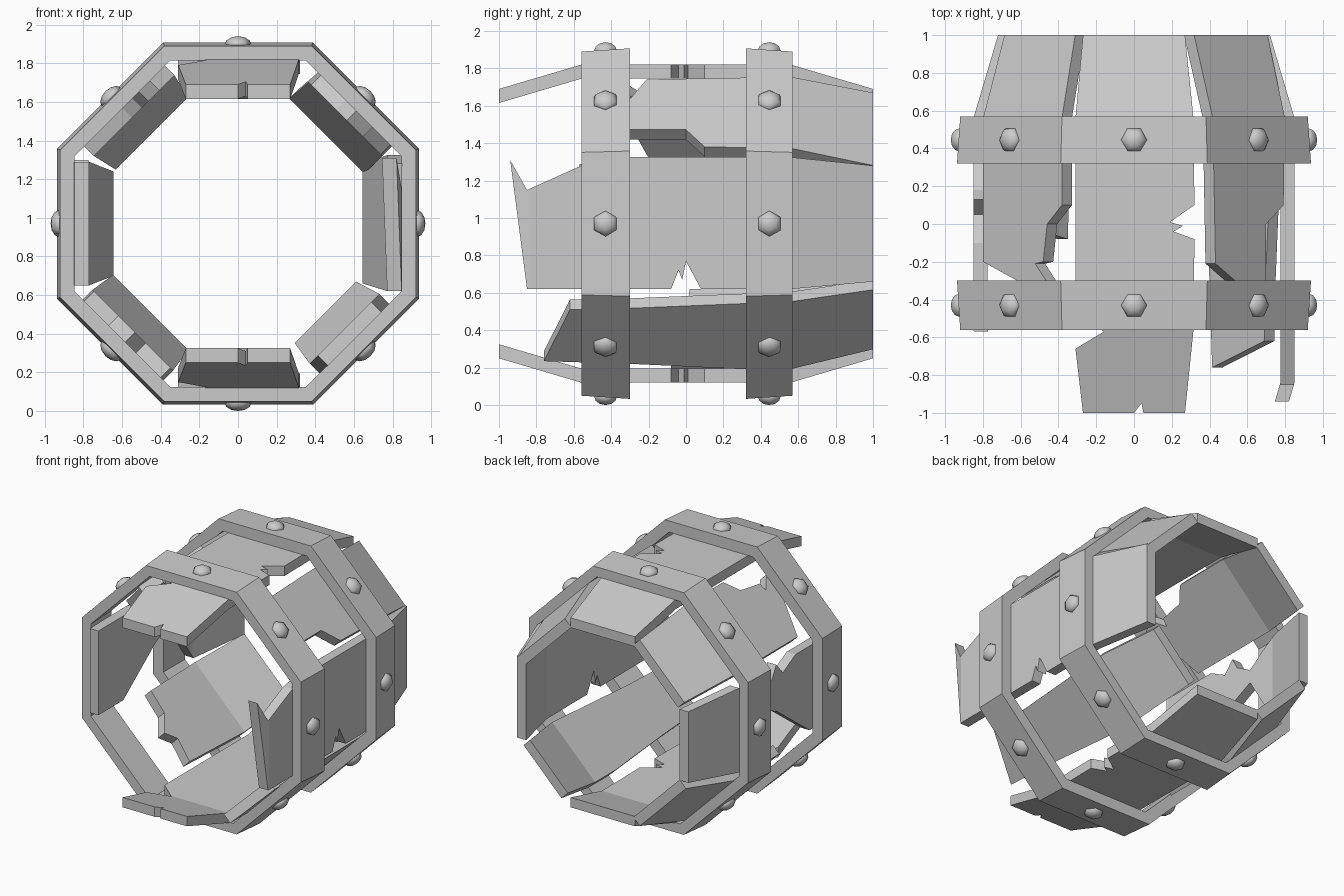
import bpy
import bmesh
from math import cos, sin, pi, radians
from mathutils import Vector, Matrix

if "Cube" in bpy.data.objects:
    bpy.data.objects.remove(bpy.data.objects["Cube"], do_unlink=True)

CENTRE_Z = .97
OUTER, END, THICK, BEND = .85, .72, .075, .56

# One plain grey for everything
grey = bpy.data.materials.new("plain_grey")
grey.use_nodes = True
grey.diffuse_color = (.6, .6, .6, 1)
grey.node_tree.nodes["Principled BSDF"].inputs["Base Color"].default_value = (.6, .6, .6, 1)


def finish(name, bm):
    bmesh.ops.recalc_face_normals(bm, faces=bm.faces[:])
    mesh = bpy.data.meshes.new(name)
    bm.to_mesh(mesh)
    bm.free()
    mesh.materials.append(grey)
    obj = bpy.data.objects.new(name, mesh)
    bpy.context.scene.collection.objects.link(obj)
    return obj


def around(angle, radius, across, y):
    """Point on the barrel: radius outwards, across along the side, y along the axis."""
    return Vector((radius * cos(angle) - across * sin(angle), y,
                   CENTRE_Z + radius * sin(angle) + across * cos(angle)))


def plank(name, degrees, flip, outline, front_bend=BEND):
    """Extrude a flat outline of (across, y) points, then bend both ends inwards."""
    angle = radians(degrees)
    slope = (OUTER - END) / (1 - BEND)
    bm = bmesh.new()
    bm.faces.new([bm.verts.new((flip * t, y, 0)) for t, y in outline])
    for cut in (BEND, -front_bend):
        bmesh.ops.bisect_plane(bm, geom=bm.verts[:] + bm.edges[:] + bm.faces[:],
                               plane_co=(0, cut, 0), plane_no=(0, 1, 0), dist=.0001)
    made = bmesh.ops.extrude_face_region(bm, geom=bm.faces[:])
    for item in made["geom"]:
        if isinstance(item, bmesh.types.BMVert):
            item.co.z = -THICK
    for v in bm.verts:
        limit = BEND if v.co.y > 0 else front_bend
        radius = OUTER + v.co.z - slope * max(0, abs(v.co.y) - limit)
        v.co = around(angle, radius, v.co.x, v.co.y)
    finish(name, bm)


# Top and bottom planks share a chipped outline
chipped = [(-.27, -1), (0, -1), (.04, -.95), (.05, -1), (.27, -1), (.315, -.56),
           (.32, -.08), (.21, -.04), (.26, -.01), (.19, .01), (.32, .1),
           (.315, .56), (.27, 1), (-.27, 1), (-.31, .56), (-.31, -.44),
           (-.16, -.57), (-.31, -.66)]
plank("top_plank", 90, -1, chipped)
plank("bottom_plank", -90, 1, chipped)

# Left plank with a splinter at the front and a notch below
plank("left_plank", 0, 1,
      [(-.35, -.85), (.34, -.94), (.18, -.85), (.31, -.56), (.355, -.3), (.355, .56),
       (.31, 1), (-.31, 1), (-.35, .56), (-.35, .08), (-.2, 0), (-.3, -.02),
       (-.25, -.04), (-.35, -.08)], front_bend=.84)

# Diagonal planks, broken off short
plank("upper_left_plank", 45, 1,
      [(.27, 1), (.26, .56), (.24, -.21), (.06, -.32), (-.02, -.45), (-.14, -.38),
       (-.14, 0), (-.27, .1), (-.28, .56), (-.28, 1)])
plank("lower_left_plank", -45, 1,
      [(.22, 1), (.26, .56), (.21, -.3), (.2, -.62), (-.19, -.76), (-.21, -.3),
       (-.25, .3), (-.25, .56), (-.23, 1)], front_bend=.84)
plank("upper_right_plank", 135, -1,
      [(.28, 1), (.31, .56), (.31, .1), (.2, 0), (.17, -.2), (.11, -.21), (.2, -.31),
       (.12, -.46), (.07, -.36), (0, -.31), (-.28, -.2), (-.28, .56), (-.25, 1)])
plank("lower_right_plank", 225, 1,
      [(.28, 1), (.3, .56), (.28, -.08), (.1, -.04), (.02, -.12), (-.1, 0),
       (-.28, .02), (-.29, .56), (-.27, 1)])

# Right plank, snapped to a narrow neck
plank("right_plank", 180, -1,
      [(.27, 1), (.32, .57), (.25, .45), (.16, .32), (.24, .18), (.33, .13), (.24, .05),
       (.32, -.1), (.32, -.57), (-.32, -.57), (-.32, -.27), (-.03, .12), (.06, .32),
       (-.15, .45), (-.32, .57), (-.27, 1)])


def hoop(name, profile):
    """Sweep a four-point (radius, y) section round eight corners."""
    bm = bmesh.new()
    rings = []
    for i in range(8):
        angle = (i + .5) * pi / 4
        rings.append([bm.verts.new(around(angle, r / cos(pi / 8), 0, y)) for r, y in profile])
    for i in range(8):
        here, there = rings[i], rings[(i + 1) % 8]
        for j in range(4):
            k = (j + 1) % 4
            bm.faces.new((here[j], here[k], there[k], there[j]))
    finish(name, bm)


def rivets(name, y):
    """Eight low six-sided domes, one on each side of the hoop."""
    for i in range(8):
        angle = i * pi / 4
        bm = bmesh.new()
        bmesh.ops.create_uvsphere(bm, u_segments=6, v_segments=6, radius=1)
        out = around(angle, 1, 0, 0) - Vector((0, 0, CENTRE_Z))
        side = around(angle, 0, 1, 0) - Vector((0, 0, CENTRE_Z))
        turn = Matrix((Vector((0, 1, 0)), side, out)).transposed()
        for v in bm.verts:
            v.co = turn @ Vector((v.co.x * .07, v.co.y * .07, v.co.z * .045))
            v.co += around(angle, .925, 0, y)
        for face in bm.faces:
            face.smooth = True
        finish(f"{name}_{i + 1}", bm)


for label, side, near, far in (("front", -1, .3, .56), ("back", 1, .32, .57)):
    hoop(label + "_hoop", [(.937, side * near), (.92, side * far),
                           (.845, side * far), (.852, side * near)])
    rivets(label + "_rivet", side * (near + far) / 2)
